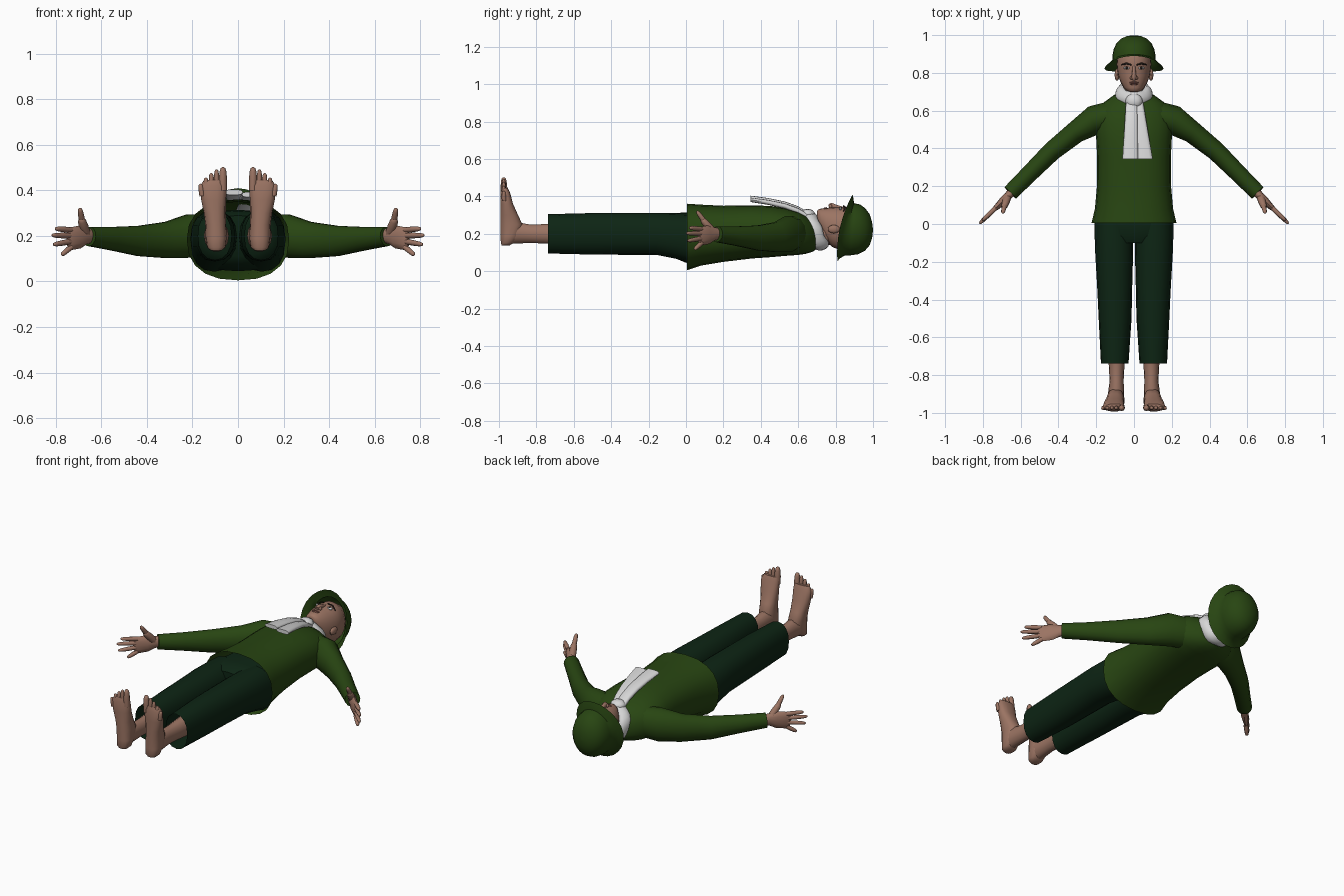
import bpy, bmesh
from math import sin, cos, pi, copysign, radians
from mathutils import Vector as V

cube = bpy.data.objects.get("Cube")
if cube:
    bpy.data.objects.remove(cube)


def material(name, r, g, b):
    m = bpy.data.materials.new(name)
    m.use_nodes = True
    m.diffuse_color = (r, g, b, 1)
    node = m.node_tree.nodes["Principled BSDF"]
    node.inputs["Base Color"].default_value = (r, g, b, 1)
    node.inputs["Roughness"].default_value = 0.9
    return m


GREEN = material("leaf green cloth", .021, .06, .006)
PINE = material("dark pine cloth", .004, .018, .007)
SKIN = material("skin", .33, .175, .125)
LIP = material("lips", .22, .09, .07)
WHITE = material("scarf grey white", .68, .68, .68)
DARK = material("dark hair brown", .015, .01, .008)
X, Y, Z = V((1, 0, 0)), V((0, 1, 0)), V((0, 0, 1))


def loft(name, rings, mat, caps=(True, True), closed=False, side=1, angle=50):
    """Skin a list of equal rings of points; side=-1 mirrors in x."""
    bm = bmesh.new()
    rows = [[bm.verts.new((p.x * side, p.y, p.z)) for p in r] for r in rings]
    n = len(rows[0])
    pairs = list(zip(rows, rows[1:]))
    if closed:
        pairs.append((rows[-1], rows[0]))
    for a, b in pairs:
        for i in range(n):
            j = (i + 1) % n
            bm.faces.new((a[i], a[j], b[j], b[i]))
    for flag, row in zip(caps, (rows[0], rows[-1])):
        if flag and not closed:
            bm.faces.new(row)
    bmesh.ops.recalc_face_normals(bm, faces=bm.faces)
    me = bpy.data.meshes.new(name)
    bm.to_mesh(me)
    bm.free()
    me.materials.append(mat)
    ob = bpy.data.objects.new(name, me)
    bpy.context.collection.objects.link(ob)
    bpy.ops.object.select_all(action="DESELECT")
    ob.select_set(True)
    bpy.context.view_layer.objects.active = ob
    bpy.ops.object.shade_smooth_by_angle(angle=radians(angle))
    return ob


def oval(c, u, v, n=16, e=1.0):
    """Ellipse ring; e below 1 squares it off."""
    def f(t):
        return copysign(abs(t) ** e, t)
    return [c + u * f(cos(2 * pi * i / n)) + v * f(sin(2 * pi * i / n)) for i in range(n)]


def along_y(name, rows, mat, e=1.0, n=16, **kw):
    """Rows are (y, x centre, x radius, z centre, z radius)."""
    return loft(name, [oval(V((x, y, z)), X * rx, Z * rz, n, e)
                       for y, x, rx, z, rz in rows], mat, **kw)


def tube(name, rows, mat, hint=Z, n=10, e=1.0, **kw):
    """Rows are (centre, radius across, radius along hint)."""
    pts = [V(r[0]) for r in rows]
    rings = []
    for i, (_, a, b) in enumerate(rows):
        d = (pts[min(i + 1, len(pts) - 1)] - pts[max(i - 1, 0)]).normalized()
        v = (hint - d * hint.dot(d)).normalized()
        rings.append(oval(pts[i], d.cross(v) * a, v * b, n, e))
    return loft(name, rings, mat, **kw)


def finger(name, base, tip, r, hint=Z, side=1):
    """Tapered digit with a rounded end."""
    a, b = V(base), V(tip)
    tube(name, [(a.lerp(b, t), r * k, r * k) for t, k in
                ((0, 1), (.45, 1), (.8, .85), (.95, .6), (1, .2))],
         SKIN, hint, 8, side=side)


def blob(name, c, rx, ry, rz, mat, side=1):
    """Small ellipsoid stacked along y."""
    along_y(name, [(c[1] - ry * cos(pi * k / 8), c[0], rx * sin(pi * k / 8) + .0005,
                    c[2], rz * sin(pi * k / 8) + .0005) for k in range(9)],
            mat, n=12, side=side)


# Tunic body, open at the hem
along_y("tunic", [
    (.005, 0, .225, .183, .178), (.08, 0, .207, .193, .163), (.2, 0, .196, .2, .15),
    (.35, 0, .195, .21, .142), (.45, 0, .2, .212, .137), (.53, 0, .205, .21, .128),
    (.6, 0, .195, .202, .115), (.64, 0, .165, .195, .102), (.68, 0, .11, .185, .08),
    (.705, 0, .07, .185, .06)], GREEN, e=.85, n=20, caps=(False, True))

# Trouser seat, hidden mostly by the tunic
along_y("trouser_seat", [
    (.15, 0, .17, .195, .12), (.0, 0, .205, .18, .135), (-.06, 0, .19, .19, .12),
    (-.1, 0, .14, .2, .09)], PINE, e=.85, n=20)

for s, tag in ((1, "left"), (-1, "right")):
    # Sleeve
    tube(tag + "_sleeve", [
        ((.1, .575, .205), .08, .09), ((.21, .55, .2), .078, .098),
        ((.31, .485, .182), .058, .082), ((.435, .385, .178), .051, .068),
        ((.55, .27, .188), .046, .053), ((.655, .165, .198), .043, .043)],
        GREEN, n=14, side=s)

    # Hand: palm, four fingers and thumb
    tube(tag + "_palm", [
        ((.63, .19, .2), .026, .03), ((.665, .15, .2), .022, .036),
        ((.695, .12, .195), .021, .05), ((.735, .082, .188), .014, .05),
        ((.748, .07, .187), .007, .044)], SKIN, n=12, side=s)
    tips = ((.803, .018, .232), (.818, .002, .203), (.812, .008, .162), (.775, .045, .116))
    for k, tip in enumerate(tips):
        finger(f"{tag}_finger_{k + 1}", (.733, .084, .226 - .025 * k), tip, .0125, side=s)
    finger(tag + "_thumb_base", (.668, .145, .21), (.69, .085, .28), .021, Y, s)
    finger(tag + "_thumb", (.682, .11, .25), (.695, .058, .322), .0135, Y, s)

    # Trouser leg, open at the cuff
    along_y(tag + "_trouser_leg", [
        (.03, .105, .103, .175, .132), (-.05, .107, .102, .188, .122),
        (-.16, .105, .1, .2, .112), (-.35, .102, .092, .2, .112),
        (-.5, .1, .087, .2, .111), (-.738, .102, .073, .2, .105)],
        PINE, e=.88, caps=(True, False), side=s)

    # Shin and ankle
    along_y(tag + "_shin", [
        (-.55, .095, .055, .2, .07), (-.74, .092, .042, .2, .054),
        (-.83, .092, .037, .2, .05), (-.9, .095, .043, .205, .058),
        (-.95, .096, .045, .2, .055)], SKIN, n=14, side=s)

    # Foot, heel to ball, with the toes pointing up
    foot = ((.137, .096, .025, -.965, .02), (.15, .096, .04, -.957, .034),
            (.19, .096, .046, -.938, .054), (.25, .098, .046, -.933, .06),
            (.3, .102, .048, -.945, .048), (.36, .107, .055, -.958, .034),
            (.42, .108, .058, -.966, .026), (.445, .102, .048, -.968, .016))
    loft(tag + "_foot", [oval(V((x, y, z)), X * rx, Y * ry, 14, .85)
                         for z, x, rx, y, ry in foot], SKIN, side=s)
    for k in range(5):
        r = .018 if k == 0 else .0125
        x = .066 if k == 0 else .071 + .0215 * k
        finger(f"{tag}_toe_{k + 1}", (x, -.972, .4 - .006 * k),
               (x + .002 * k, -.975, .502 - .007 * k - .0028 * k * k), r, Y, s)

    # Ear, eye and brow
    blob(tag + "_ear", (.09, .79, .225), .012, .032, .022, SKIN, s)
    blob(tag + "_eye", (.039, .826, .334), .016, .007, .008, WHITE, s)
    blob(tag + "_iris", (.038, .827, .339), .007, .007, .005, DARK, s)
    tube(tag + "_brow", [((.014, .843, .35), .004, .003), ((.04, .85, .343), .006, .003),
                         ((.066, .843, .321), .003, .003)], DARK, n=8, side=s)
    blob(tag + "_nostril", (.012, .773, .346), .009, .009, .01, SKIN, s)

# Neck and head
along_y("neck", [(.64, 0, .065, .185, .06), (.7, 0, .058, .2, .06),
                 (.77, 0, .06, .205, .065)], SKIN)
along_y("head", [
    (.7, 0, .022, .298, .022), (.706, 0, .038, .288, .042), (.722, 0, .055, .268, .067),
    (.75, 0, .071, .247, .091), (.785, 0, .084, .235, .107), (.82, 0, .09, .228, .113),
    (.845, 0, .092, .226, .12), (.9, 0, .088, .225, .113), (.95, 0, .06, .225, .08)],
    SKIN, e=.95, n=20)
tube("nose", [((0, .835, .338), .008, .008), ((0, .8, .345), .01, .012),
              ((0, .775, .35), .014, .017), ((0, .763, .347), .01, .01)], SKIN)
blob("upper_lip", (0, .749, .336), .025, .005, .006, LIP)
blob("lower_lip", (0, .741, .333), .021, .006, .007, LIP)

# Hat: drooping brim running into a rounded crown
# Each row: x radius, z radius, z centre, y base, tilt to the front, lift front and back
hat_rows = ((.156, .178, .232, .823, .04, .027), (.136, .158, .228, .842, .036, .018),
            (.115, .141, .224, .865, .025, .008), (.114, .139, .224, .89, .012, 0),
            (.108, .133, .224, .925, .005, 0), (.093, .114, .224, .957, 0, 0),
            (.068, .083, .222, .982, 0, 0), (.036, .043, .22, .995, 0, 0),
            (.008, .008, .22, .999, 0, 0))
hat = []
for rx, rz, cz, y0, tilt, lift in hat_rows:
    angles = [2 * pi * i / 24 for i in range(24)]
    hat.append([V((rx * cos(a), y0 + tilt * sin(a) + lift * sin(a) ** 2,
                   cz + rz * sin(a))) for a in angles])
loft("hat", hat, GREEN, caps=(False, True))

# Scarf wrapped round the neck, with gentle folds
wrap = []
for i in range(24):
    a = 2 * pi * i / 24
    out = V((cos(a), 0, sin(a)))
    c = V((.078 * cos(a), .698 - .03 * sin(a), .212 + .083 * sin(a)))
    fold = 1 + .12 * sin(5 * a)
    wrap.append(oval(c, out * .02 * fold, (Y + out * -.25) * .037 * fold, 10))
loft("scarf_wrap", wrap, WHITE, closed=True)
blob("scarf_knot", (.0, .65, .305), .045, .04, .028, WHITE)

# Two hanging scarf ends
for name, top, end, lift in (("scarf_end_right", -.012, -.02, 0),
                             ("scarf_end_left", .016, .058, -.01)):
    rows = []
    for y, z in ((.66, .295), (.6, .332), (.53, .358), (.44, .378), (.345, .392)):
        t = (.66 - y) / .315
        rows.append((y, top + (end - top) * t, .03 + .011 * t, z + lift, .016 - .004 * t))
    along_y(name, rows, WHITE, e=.7, n=12)
